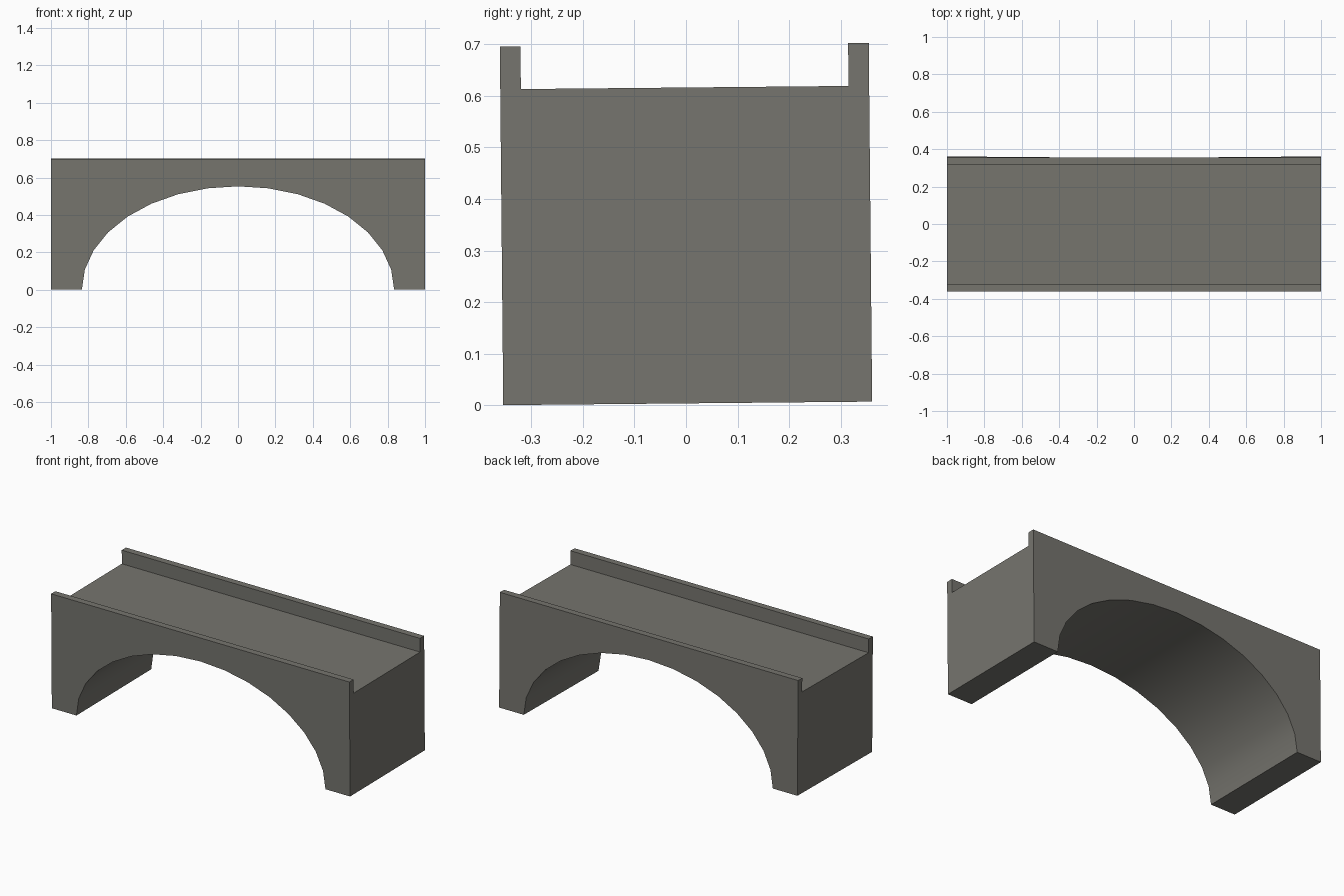
import bpy, bmesh
from math import sin, cos, pi, radians
from mathutils import Matrix, Vector

cube = bpy.data.objects.get("Cube")
if cube:
    bpy.data.objects.remove(cube, do_unlink=True)

HALF_LENGTH, HALF_WIDTH = 1.0, 0.358
DECK_Z, TOP_Z, PARAPET = 0.613, 0.696, 0.04
SPAN, RISE, SEGMENTS = 0.835, 0.553, 16
TILT = 0.0095  # the whole bridge leans very slightly about x

# Stone colour
stone = bpy.data.materials.new("warm grey stone")
stone.use_nodes = True
colour = (0.181, 0.177, 0.157, 1)
stone.diffuse_color = colour
bsdf = stone.node_tree.nodes["Principled BSDF"]
bsdf.inputs["Base Color"].default_value = colour
bsdf.inputs["Roughness"].default_value = 0.9

bm = bmesh.new()

# Arched side profile: half-ellipse opening, then the outer rectangle
arch = [(SPAN * cos(pi * i / SEGMENTS), RISE * sin(pi * i / SEGMENTS))
        for i in range(SEGMENTS + 1)]
outer = [(-HALF_LENGTH, 0), (-HALF_LENGTH, DECK_Z), (HALF_LENGTH, DECK_Z), (HALF_LENGTH, 0)]
side = bm.faces.new([bm.verts.new((x, -HALF_WIDTH, z)) for x, z in arch + outer])

# Extrude the profile across the width
new = bmesh.ops.extrude_face_region(bm, geom=[side])["geom"]
bmesh.ops.translate(bm, vec=(0, 2 * HALF_WIDTH, 0),
                    verts=[v for v in new if isinstance(v, bmesh.types.BMVert)])
bmesh.ops.recalc_face_normals(bm, faces=bm.faces)


def deck_faces():
    return [f for f in bm.faces if f.calc_center_median().z > DECK_Z - 0.001]


# Split a strip off each side of the deck and raise it as a parapet
for s in (-1, 1):
    deck = deck_faces()
    geom = deck + list({e for f in deck for e in f.edges}) + list({v for f in deck for v in f.verts})
    bmesh.ops.bisect_plane(bm, geom=geom, plane_co=(0, s * (HALF_WIDTH - PARAPET), 0),
                           plane_no=(0, 1, 0))
strips = [f for f in deck_faces() if abs(f.calc_center_median().y) > HALF_WIDTH - PARAPET]
raised = bmesh.ops.extrude_face_region(bm, geom=strips)["geom"]
bmesh.ops.translate(bm, vec=(0, 0, TOP_Z - DECK_Z),
                    verts=[v for v in raised if isinstance(v, bmesh.types.BMVert)])

# Merge the coplanar wall faces, then apply the slight lean
bmesh.ops.dissolve_limit(bm, angle_limit=radians(1), verts=bm.verts, edges=bm.edges)
bmesh.ops.recalc_face_normals(bm, faces=bm.faces)
bmesh.ops.rotate(bm, verts=bm.verts, cent=(0, 0, 0), matrix=Matrix.Rotation(TILT, 3, "X"))
low_z = min(v.co.z for v in bm.verts)
mid_y = (min(v.co.y for v in bm.verts) + max(v.co.y for v in bm.verts)) / 2
bmesh.ops.translate(bm, verts=bm.verts, vec=Vector((0, -mid_y, -low_z)))

mesh = bpy.data.meshes.new("arch_bridge")
bm.to_mesh(mesh)
bm.free()
mesh.materials.append(stone)
bridge = bpy.data.objects.new("arch_bridge", mesh)
bpy.context.collection.objects.link(bridge)

# Smooth arch underside with crisp outer edges
bpy.ops.object.select_all(action="DESELECT")
bridge.select_set(True)
bpy.context.view_layer.objects.active = bridge
bpy.ops.object.shade_smooth_by_angle(angle=radians(30))
